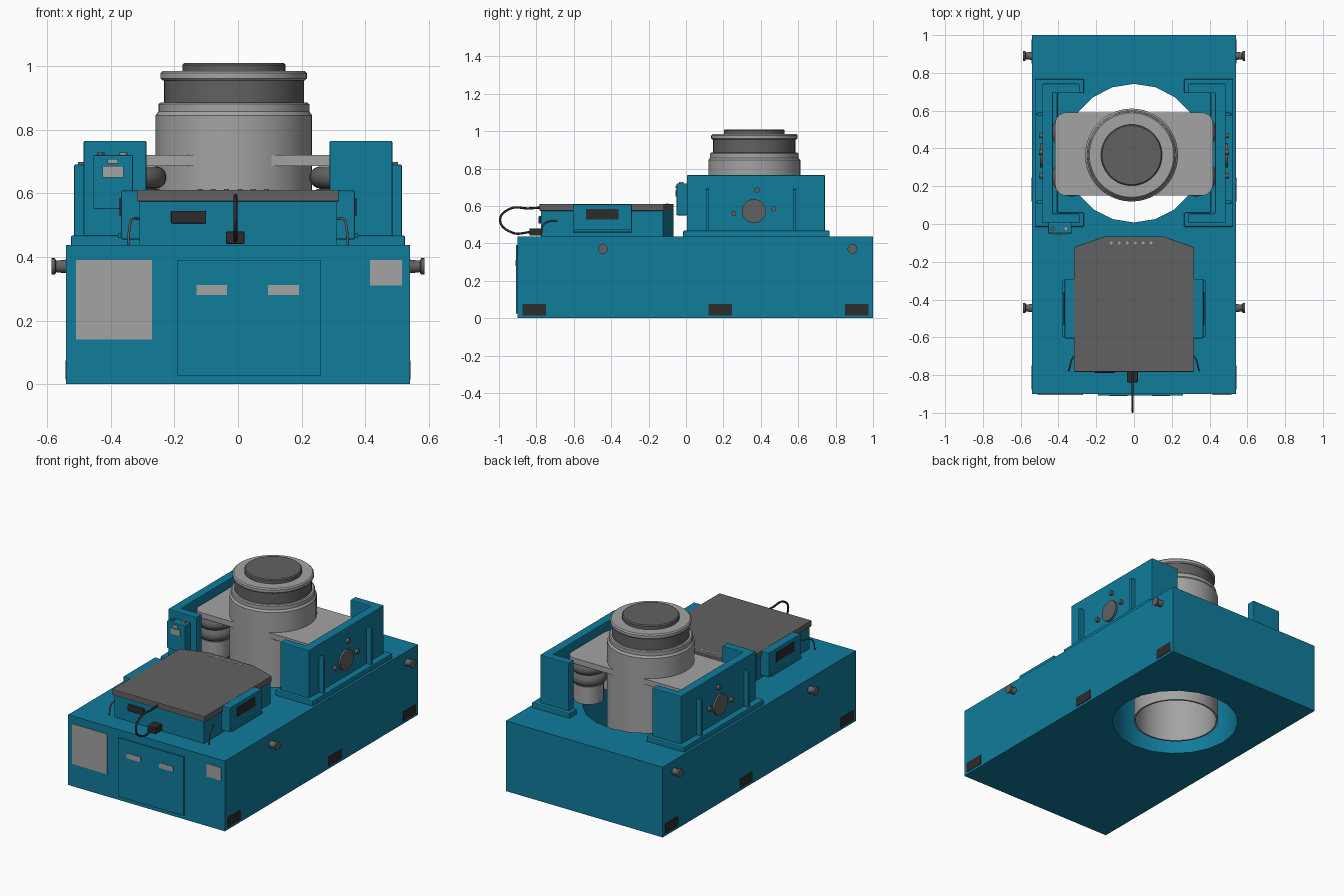
import bpy, bmesh, math
from mathutils import Vector, Matrix

cube = bpy.data.objects.get("Cube")
if cube:
    bpy.data.objects.remove(cube, do_unlink=True)


def material(name, r, g, b):
    m = bpy.data.materials.new(name)
    m.use_nodes = True
    m.diffuse_color = (r, g, b, 1)
    m.node_tree.nodes["Principled BSDF"].inputs["Base Color"].default_value = (r, g, b, 1)
    return m


TEAL = material("teal paint", 0.005, 0.2, 0.33)
LIGHT = material("light grey metal", 0.37, 0.37, 0.37)
DARK = material("dark grey", 0.12, 0.12, 0.12)
BLACK = material("black plastic", 0.025, 0.025, 0.025)


def finish(name, bm, mats, smooth=False):
    bmesh.ops.recalc_face_normals(bm, faces=bm.faces)
    me = bpy.data.meshes.new(name)
    bm.to_mesh(me)
    bm.free()
    ob = bpy.data.objects.new(name, me)
    bpy.context.collection.objects.link(ob)
    for m in mats:
        me.materials.append(m)
    if smooth:
        bpy.ops.object.select_all(action="DESELECT")
        ob.select_set(True)
        bpy.context.view_layer.objects.active = ob
        bpy.ops.object.shade_smooth_by_angle(angle=0.6)
    return ob


def bevel(ob, width):
    mod = ob.modifiers.new("bevel", "BEVEL")
    mod.width = width
    mod.segments = 2


def box(name, x, y, z, mat, bev=0):
    bm = bmesh.new()
    bmesh.ops.create_cube(bm, size=1)
    for v in bm.verts:
        v.co = [lo + (c + 0.5) * (hi - lo) for c, (lo, hi) in zip(v.co, (x, y, z))]
    ob = finish(name, bm, [mat])
    if bev:
        bevel(ob, bev)
    return ob


def prism(name, outline, z0, z1, mat, bev=0):
    bm = bmesh.new()
    face = bm.faces.new([bm.verts.new((x, y, z0)) for x, y in outline])
    ext = bmesh.ops.extrude_face_region(bm, geom=[face])["geom"]
    for v in ext:
        if isinstance(v, bmesh.types.BMVert):
            v.co.z = z1
    ob = finish(name, bm, [mat])
    if bev:
        bevel(ob, bev)
    return ob


def lathe(name, profile, centre, mats, axis=(0, 0, 1), steps=40, rule=None):
    bm = bmesh.new()
    vs = [bm.verts.new((r, 0, h)) for r, h in profile]
    es = [bm.edges.new(p) for p in zip(vs, vs[1:])]
    bmesh.ops.spin(bm, geom=vs + es, cent=(0, 0, 0), axis=(0, 0, 1),
                   angle=2 * math.pi, steps=steps)
    bmesh.ops.remove_doubles(bm, verts=bm.verts, dist=1e-5)
    if rule:
        for f in bm.faces:
            f.material_index = rule(f.calc_center_median().z)
    turn = Vector((0, 0, 1)).rotation_difference(Vector(axis)).to_matrix().to_4x4()
    bm.transform(Matrix.Translation(centre) @ turn)
    return finish(name, bm, mats, True)


def span(s, a, b):
    return tuple(sorted((s * a, s * b)))


def wire(name, points, radius, mat):
    cu = bpy.data.curves.new(name, "CURVE")
    cu.dimensions = "3D"
    cu.bevel_depth = radius
    cu.bevel_resolution = 2
    cu.use_fill_caps = True
    sp = cu.splines.new("BEZIER")
    sp.bezier_points.add(len(points) - 1)
    for bp, p in zip(sp.bezier_points, points):
        bp.co = p
        bp.handle_left_type = bp.handle_right_type = "AUTO"
    cu.materials.append(mat)
    bpy.context.collection.objects.link(bpy.data.objects.new(name, cu))


CX, CY = -0.013, 0.37

# Base block with the round through hole
base = box("base", (-0.54, 0.54), (-0.9, 1), (0, 0.437), TEAL)
cutter = lathe("hole_cutter", [(0, -0.1), (0.367, -0.1), (0.367, 0.6), (0, 0.6)],
               (0, CY + 0.005, 0), [TEAL], steps=20)
cutter.hide_render = True
cutter.hide_set(True)
cut = base.modifiers.new("hole", "BOOLEAN")
cut.operation = "DIFFERENCE"
cut.object = cutter

# Front door and labels
box("front_door", (-0.19, 0.26), (-0.908, -0.899), (0.025, 0.39), TEAL)
box("large_label", (-0.51, -0.27), (-0.904, -0.899), (0.14, 0.39), LIGHT)
box("small_label", (0.415, 0.515), (-0.904, -0.899), (0.31, 0.39), LIGHT)
for x in (-0.13, 0.095):
    box("door_label", (x, x + 0.096), (-0.911, -0.907), (0.28, 0.312), LIGHT)

# Lifting knobs and dark plates along both sides
for s in (-1, 1):
    for y in (-0.445, 0.89):
        lathe("lifting_knob", [(0, -0.005), (0.022, -0.005), (0.018, 0.032), (0.026, 0.036),
                               (0.026, 0.047), (0, 0.047)],
              (s * 0.54, y, 0.37), [DARK], (s, 0, 0), 20)
    for y in (-0.875, 0.12, 0.85):
        box("side_plate", span(s, 0.539, 0.543), (y, y + 0.127), (0.015, 0.075), BLACK)

# Central drum, hollow from below, with dark neck and cap
lathe("drum", [(0, 0.6), (0.235, 0.6), (0.235, 0.02), (0.246, 0.02), (0.246, 0.845),
               (0.237, 0.857), (0.237, 0.88), (0.231, 0.885), (0.22, 0.885), (0.22, 0.955),
               (0.224, 0.955), (0.23, 0.961), (0.23, 0.978), (0.223, 0.985), (0.162, 0.985),
               (0.162, 1.004), (0.156, 1.01), (0, 1.01)],
      (CX, CY - 0.005, 0), [LIGHT, DARK], steps=48,
      rule=lambda z: int(0.89 < z < 0.95 or z > 0.986))

# Suspension plate with rounded corners
corners = []
for k, (sx, sy) in enumerate(((1, 1), (-1, 1), (-1, -1), (1, -1))):
    for i in range(6):
        a = math.radians(90 * k + 18 * i)
        corners.append((sx * 0.358 + 0.06 * math.cos(a), CY + sy * 0.16 + 0.06 * math.sin(a)))
prism("suspension_plate", corners, 0.686, 0.72, LIGHT)

# Air bellows: two rounded lobes on a light stand
lobes = [(0, 0.545)]
for z in (0.58, 0.65):
    lobes += [(0.07 + 0.035 * math.cos(a), z + 0.035 * math.sin(a))
              for a in [math.radians(t) for t in range(-90, 91, 20)]]
lobes.append((0, 0.685))
for x in (-0.33, 0.33):
    for y in (0.25, 0.485):
        lathe("bellows", lobes, (x, y, 0), [DARK], steps=28)
        lathe("bellows_stand", [(0, 0.437), (0.085, 0.437), (0.085, 0.545), (0, 0.545)],
              (x, y, 0), [LIGHT], steps=28)


# C-shaped side brackets
def c_shape(s, out, web, tip, y0, y1, t):
    return [(s * x, y) for x, y in ((out, y0), (tip, y0), (tip, y0 + t), (web, y0 + t),
                                    (web, y1 - t), (tip, y1 - t), (tip, y1), (out, y1))]


for s in (-1, 1):
    prism("bracket_foot", c_shape(s, 0.525, 0.405, 0.265, -0.015, 0.768, 0.075),
          0.43, 0.468, TEAL, 0.006)
    prism("bracket_wall", c_shape(s, 0.485, 0.43, 0.288, 0.005, 0.743, 0.05),
          0.46, 0.765, TEAL, 0.004)
    for y in (0.115, 0.58):
        box("bracket_rib", span(s, 0.48, 0.515), (y - 0.009, y + 0.009), (0.46, 0.69), TEAL, 0.003)
    lathe("hub", [(0, 0), (0.064, 0), (0.064, 0.014), (0, 0.014)],
          (s * 0.483, 0.363, 0.572), [DARK], (s, 0, 0), 28)
    for y, z in ((0.38, 0.685), (0.255, 0.56), (0.468, 0.585)):
        lathe("hub_bolt", [(0, 0), (0.014, 0), (0.014, 0.02), (0, 0.02)],
              (s * 0.483, y, z), [DARK], (s, 0, 0), 12)

# Control box on the right bracket
box("control_box", (-0.455, -0.33), (-0.05, 0.006), (0.55, 0.72), TEAL, 0.004)
box("control_label", (-0.426, -0.36), (-0.055, -0.049), (0.65, 0.686), LIGHT)
box("control_tag", (-0.41, -0.378), (-0.055, -0.049), (0.694, 0.708), LIGHT)
for x, m in ((-0.432, DARK), (-0.36, LIGHT)):
    lathe("control_button", [(0, 0), (0.012, 0), (0.012, 0.01), (0, 0.01)],
          (x, -0.025, 0.719), [m], steps=12)

# Equipment case with chamfered back and dark lid
def case_outline(w, y0):
    return [(-w, y0), (w, y0), (w, -0.122), (0.155, -0.066), (-0.155, -0.066), (-w, -0.122)]


prism("case_body", case_outline(0.309, -0.775), 0.43, 0.576, TEAL)
prism("case_lid", case_outline(0.318, -0.783), 0.574, 0.611, DARK, 0.004)
for i in range(6):
    lathe("lid_dot", [(0.008, 0), (0.008, 0.003), (0, 0.003)],
          (-0.12 + 0.042 * i, -0.1, 0.61), [LIGHT], steps=10)

# Side grips and wire latches of the case
for s in (-1, 1):
    box("side_grip", span(s, 0.3, 0.368), (-0.605, -0.29), (0.455, 0.609), TEAL, 0.005)
    box("grip_recess", span(s, 0.367, 0.372), (-0.535, -0.36), (0.528, 0.585), BLACK)
    box("grip_rail", span(s, 0.368, 0.378), (-0.595, -0.3), (0.46, 0.475), TEAL)
    wire("latch", [(s * 0.312, -0.69, 0.52), (s * 0.33, -0.72, 0.52),
                   (s * 0.34, -0.76, 0.5), (s * 0.345, -0.775, 0.44)], 0.004, DARK)

# Front handle, plug and cable
box("front_handle", (-0.21, -0.1), (-0.788, -0.77), (0.505, 0.545), BLACK, 0.004)
box("plug", (-0.038, 0.02), (-0.838, -0.77), (0.441, 0.48), BLACK, 0.004)
wire("cable", [(-0.008, -0.77, 0.592), (-0.008, -0.84, 0.587), (-0.008, -0.94, 0.585),
               (-0.008, -0.994, 0.525), (-0.008, -0.93, 0.458), (-0.008, -0.83, 0.46)],
     0.006, BLACK)
